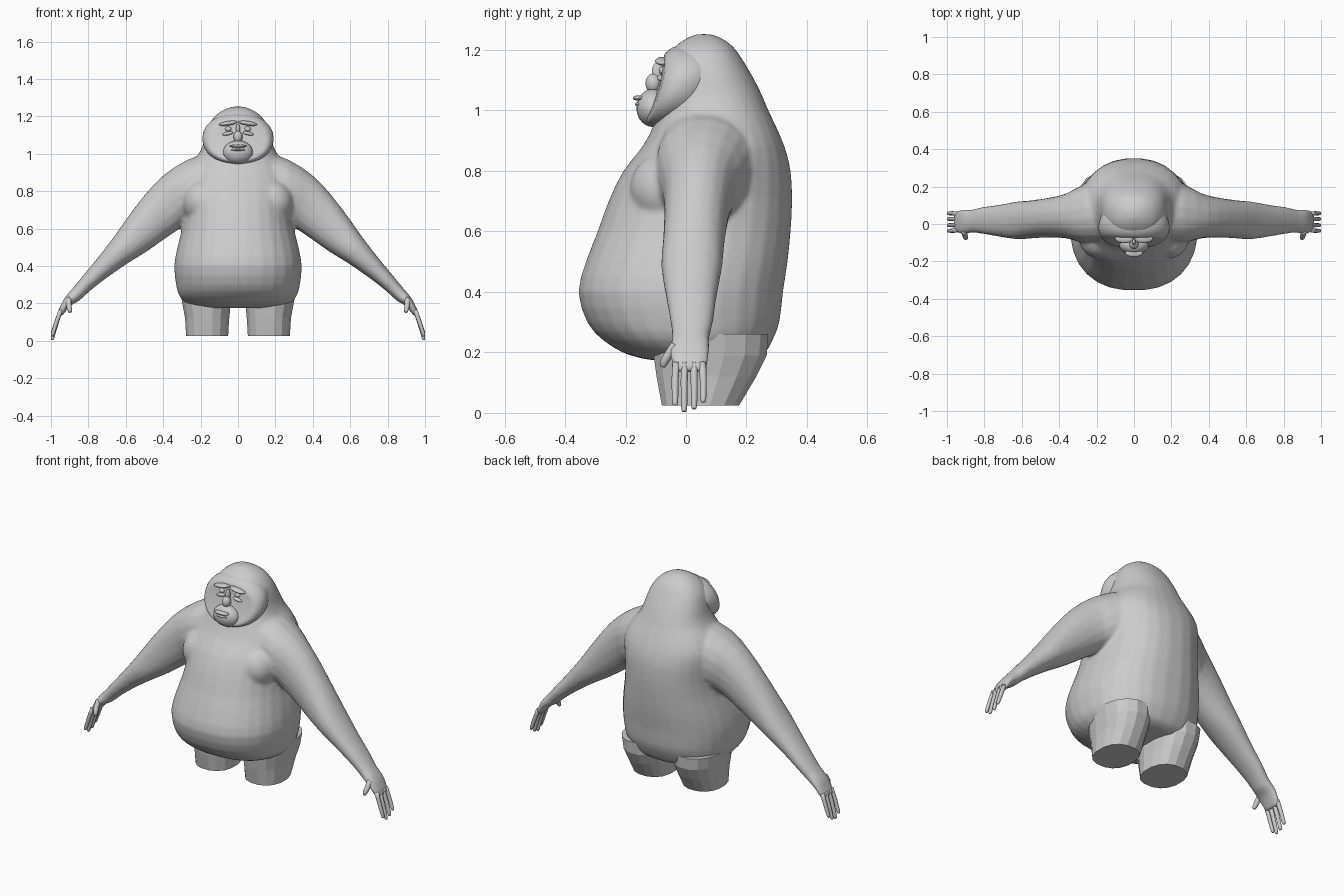
import bpy, bmesh, math
from mathutils import Vector, Matrix

if "Cube" in bpy.data.objects:
    bpy.data.objects.remove(bpy.data.objects["Cube"])


def resample(rings, steps):
    """Catmull-Rom interpolation of (center, u, v) rings."""
    out = []
    n = len(rings)
    for i in range(n - 1):
        q = [rings[max(0, min(n - 1, i + k))] for k in (-1, 0, 1, 2)]
        for s in range(steps):
            t = s / steps
            out.append([0.5 * (2 * b + (c - a) * t + (2 * a - 5 * b + 4 * c - d) * t * t
                               + (3 * b - a - 3 * c + d) * t ** 3)
                        for a, b, c, d in zip(*q)])
    return out + [rings[-1]]


def loft(bm, rings, sides=24, power=2.2, steps=1):
    """Closed skin over superelliptic rings."""
    rows = []
    for c, u, v in resample([[Vector(k) for k in r] for r in rings], steps):
        row = []
        for i in range(sides):
            a = 2 * math.pi * (i + 0.5) / sides
            ca, sa = math.cos(a), math.sin(a)
            p = math.copysign(abs(ca) ** (2 / power), ca)
            q = math.copysign(abs(sa) ** (2 / power), sa)
            row.append(bm.verts.new(c + u * p + v * q))
        rows.append(row)
    for r0, r1 in zip(rows, rows[1:]):
        for i in range(sides):
            j = (i + 1) % sides
            bm.faces.new((r0[i], r0[j], r1[j], r1[i]))
    bm.faces.new(rows[0][::-1])
    bm.faces.new(rows[-1])


def blob(bm, loc, size, tilt=0.0):
    m = Matrix.Translation(loc) @ Matrix.Rotation(tilt, 4, 'Y') @ Matrix.Diagonal((*size, 1))
    bmesh.ops.create_uvsphere(bm, u_segments=24, v_segments=14, radius=1, matrix=m)


def finish(bm, name, smooth=True, mirror=False):
    bmesh.ops.recalc_face_normals(bm, faces=bm.faces[:])
    me = bpy.data.meshes.new(name)
    bm.to_mesh(me)
    bm.free()
    for p in me.polygons:
        p.use_smooth = smooth
    ob = bpy.data.objects.new(name, me)
    bpy.context.collection.objects.link(ob)
    if mirror:
        ob.modifiers.new("mirror", 'MIRROR').use_mirror_merge = False
    return ob


# Body: torso and skull rings (z, half width, front y, back y)
body = bmesh.new()
torso = [(.175, .20, -.12, .22), (.195, .27, -.20, .26), (.24, .315, -.275, .287),
         (.30, .332, -.328, .31), (.40, .342, -.357, .322), (.50, .325, -.332, .337),
         (.60, .30, -.293, .347), (.70, .287, -.257, .352), (.80, .29, -.208, .347),
         (.88, .285, -.145, .327), (.95, .25, -.108, .297), (1.0, .21, -.092, .273),
         (1.05, .187, -.085, .252), (1.10, .175, -.08, .227), (1.16, .155, -.065, .192),
         (1.21, .115, -.038, .157), (1.24, .065, .005, .115), (1.252, .025, .035, .08)]
loft(body, [((0, (f + b) / 2, z), (w, 0, 0), (0, (b - f) / 2, 0)) for z, w, f, b in torso],
     28, 2.3, 2)

# Arms: top outline x z, bottom outline x z, front y, back y
arm = [(.12, 1.02, .15, .68, -.09, .24), (.27, .97, .26, .64, -.10, .215),
       (.40, .885, .31, .60, -.078, .165), (.50, .78, .39, .545, -.072, .142),
       (.60, .648, .49, .475, -.077, .127), (.67, .548, .58, .42, -.082, .12),
       (.76, .432, .69, .345, -.067, .102), (.84, .335, .79, .268, -.052, .09),
       (.885, .28, .85, .213, -.047, .077), (.93, .225, .895, .188, -.055, .08),
       (.968, .145, .943, .128, -.046, .068)]
for s in (-1, 1):
    loft(body, [((s * (tx + bx) / 2, (f + b) / 2, (tz + bz) / 2),
                 (s * (tx - bx) / 2, 0, (tz - bz) / 2), (0, (b - f) / 2, 0))
                for tx, tz, bx, bz, f, b in arm], 18, 2.2, 2)
    # chest muscle
    blob(body, (s * .185, -.07, .74), (.11, .115, .12))
ob = finish(body, "body")
rem = ob.modifiers.new("blend", 'REMESH')
rem.mode = 'VOXEL'
rem.voxel_size = 0.01
rem.use_smooth_shade = True
sm = ob.modifiers.new("soften", 'SMOOTH')
sm.factor = 0.5
sm.iterations = 6

# Thigh stumps, cut flat
leg = bmesh.new()
loft(leg, [((cx, (f + b) / 2, z), (w, 0, 0), (0, (b - f) / 2, 0)) for z, cx, w, f, b in
           [(.26, .17, .14, -.11, .275), (.19, .168, .13, -.11, .27),
            (.12, .165, .12, -.10, .235), (.025, .165, .114, -.082, .178)]], 16, 2.3)
finish(leg, "thighs", smooth=False, mirror=True)

# Fingers and thumb
hand = bmesh.new()


def digit(points, r):
    pts = [Vector(p) for p in points]
    rings = []
    for i, p in enumerate(pts):
        d = (pts[min(i + 1, len(pts) - 1)] - pts[max(i - 1, 0)]).normalized()
        u = d.cross(Vector((0, 1, 0))).normalized()
        k = r * (0.5 if i == len(pts) - 1 else 1 - 0.08 * i)
        rings.append((p, u * k, d.cross(u) * k))
    loft(hand, rings, 10, 2, 2)


for y, spread, end in ((-.033, -.003, .022), (-.004, -.002, .001), (.026, .001, .01), (.054, .003, .032)):
    digit([(.947, y, .165), (.968, y + spread, .10 + end * .3),
           (.984, y + spread, .045 + end * .6), (.992, y + spread, .013 + end * .95),
           (.994, y + spread, .003 + end)], .0125)
digit([(.905, -.035, .225), (.905, -.056, .195), (.90, -.072, .168), (.897, -.077, .152)], .016)
finish(hand, "fingers", mirror=True)

# Cheek-flange face disc: center y, half width, low z, high z; dished in the middle
face = bmesh.new()
disc = [(.06, .15, .98, 1.20), (0, .18, .95, 1.215), (-.05, .19, .945, 1.217),
        (-.083, .183, .95, 1.207), (-.102, .162, .963, 1.187), (-.10, .125, .985, 1.165),
        (-.094, .06, 1.03, 1.12), (-.093, .015, 1.07, 1.09)]
loft(face, [((0, y, (a + b) / 2), (w, 0, 0), (0, .14 * (b - a), (b - a) / 2))
            for y, w, a, b in disc], 40, 2.15, 3)
for v in face.verts:
    v.co.y += .9 * v.co.x ** 2
finish(face, "face_disc")

# Muzzle, lips and nose
muz = bmesh.new()
blob(muz, (0, -.108, 1.008), (.08, .056, .063))
blob(muz, (0, -.155, 1.041), (.046, .021, .009))
blob(muz, (0, -.148, 1.021), (.042, .021, .008))
blob(muz, (0, -.108, 1.09), (.024, .026, .032))
blob(muz, (0, -.095, 1.125), (.012, .018, .035))
finish(muz, "muzzle_and_nose")

# Brows, eyes and eye pouches
eyes = bmesh.new()
blob(eyes, (.052, -.078, 1.163), (.05, .024, .012), .15)
blob(eyes, (.052, -.074, 1.132), (.017, .016, .014))
blob(eyes, (.055, -.08, 1.108), (.03, .015, .010), .2)
finish(eyes, "brows_and_eyes", mirror=True)
